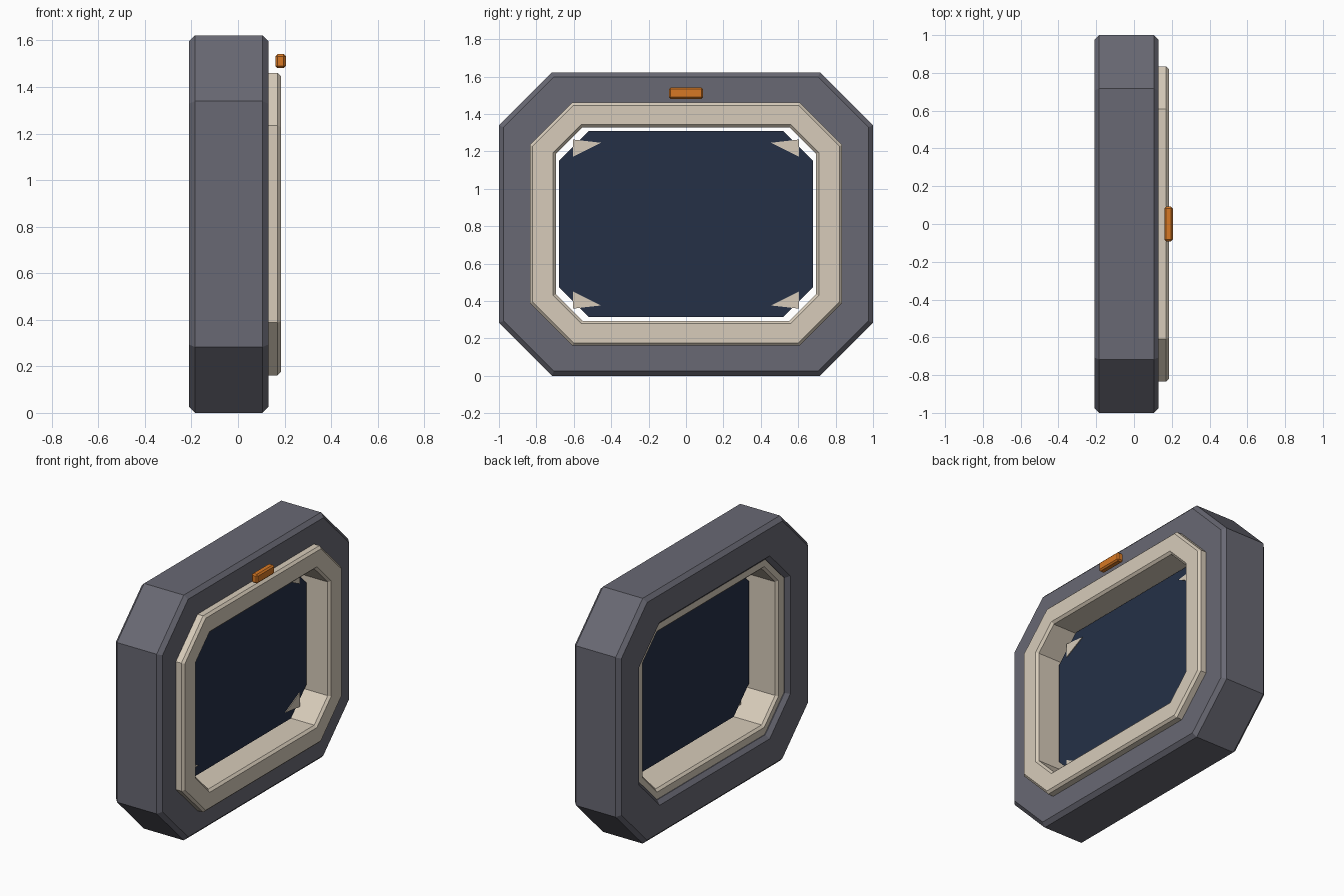
import bpy, bmesh
from mathutils import Matrix

cube = bpy.data.objects.get("Cube")
if cube:
    bpy.data.objects.remove(cube)

MID_Z = 0.811


def material(name, rgb):
    m = bpy.data.materials.new(name)
    m.use_nodes = True
    m.diffuse_color = (*rgb, 1)
    m.node_tree.nodes["Principled BSDF"].inputs["Base Color"].default_value = (*rgb, 1)
    return m


GREY = material("slate grey", (0.14, 0.14, 0.172))
CREAM = material("warm cream", (0.68, 0.60, 0.49))
NAVY = material("dark navy", (0.018, 0.030, 0.062))
ORANGE = material("orange", (0.68, 0.19, 0.018))


def finish(bm, name, mat):
    bmesh.ops.recalc_face_normals(bm, faces=bm.faces)
    me = bpy.data.meshes.new(name)
    bm.to_mesh(me)
    bm.free()
    me.materials.append(mat)
    ob = bpy.data.objects.new(name, me)
    bpy.context.collection.objects.link(ob)
    return ob


def octagon(bm, x, size, inset=0.0):
    """Ring of eight verts: a rectangle with cut corners, facing x."""
    hy, hz, cut = size
    hy, hz, cut = hy - inset, hz - inset, cut - 0.586 * inset
    pts = [(hy, hz - cut), (hy - cut, hz), (cut - hy, hz), (-hy, hz - cut),
           (-hy, cut - hz), (cut - hy, -hz), (hy - cut, -hz), (hy, cut - hz)]
    return [bm.verts.new((x, y, MID_Z + z)) for y, z in pts]


def loft(name, mat, sections, closed):
    """Bridge octagon sections; closed makes a hollow ring, else capped."""
    bm = bmesh.new()
    loops = [octagon(bm, *s) for s in sections]
    pairs = list(zip(loops, loops[1:]))
    if closed:
        pairs.append((loops[-1], loops[0]))
    else:
        bm.faces.new(loops[0])
        bm.faces.new(loops[-1])
    for a, b in pairs:
        for i in range(8):
            j = (i + 1) % 8
            bm.faces.new((a[i], a[j], b[j], b[i]))
    return finish(bm, name, mat)


def hollow(name, mat, back, front, outer, inner, c):
    """Octagonal ring with every rim chamfered by c."""
    return loft(name, mat, [
        (back, outer, c), (back + c, outer), (front - c, outer), (front, outer, c),
        (front, inner, -c), (front - c, inner), (back + c, inner), (back, inner, -c),
    ], True)


# Outer housing and the inner bezel that stands proud of it
hollow("housing", GREY, -0.21, 0.13, (1.0, 0.811, 0.283), (0.765, 0.58, 0.20), 0.025)
hollow("bezel", CREAM, -0.18, 0.185, (0.835, 0.65, 0.227), (0.695, 0.517, 0.141), 0.015)

# Thin window pane with a narrow gap to the bezel
PANE = (0.68, 0.498, 0.16)
loft("window_pane", NAVY, [(0.015, PANE), (0.024, PANE)], False)

# Corner clips: small triangular plates on the pane
for sy, side in ((-1, "right"), (1, "left")):
    for sz, level in ((-1, "lower"), (1, "upper")):
        bm = bmesh.new()
        tri = [(0.604, 0.452), (0.455, 0.435), (0.604, 0.36)]
        rows = [[bm.verts.new((x, sy * y, MID_Z + sz * z)) for y, z in tri]
                for x in (0.022, 0.029)]
        for row in rows:
            bm.faces.new(row)
        for i in range(3):
            j = (i + 1) % 3
            bm.faces.new((rows[0][i], rows[0][j], rows[1][j], rows[1][i]))
        finish(bm, f"{level}_{side}_clip", CREAM)

# Indicator bar above the bezel
bm = bmesh.new()
bmesh.ops.create_cube(bm, size=1, matrix=Matrix.Translation((0.183, 0, 1.511))
                      @ Matrix.Diagonal((0.045, 0.184, 0.06, 1)))
bmesh.ops.bevel(bm, geom=bm.edges[:], offset=0.009, segments=1, affect='EDGES')
finish(bm, "indicator_bar", ORANGE)
